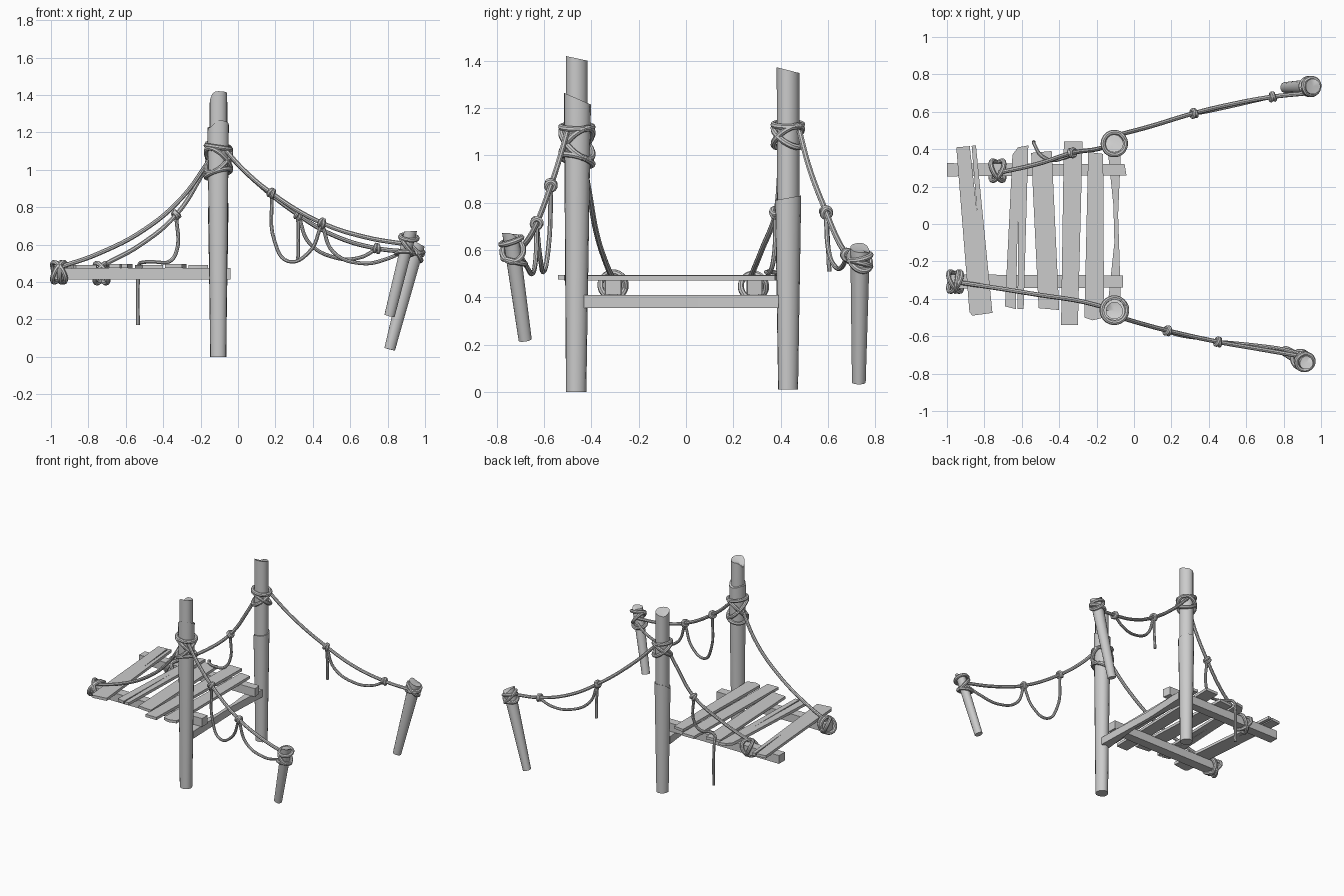
import bpy, bmesh
from math import sin, cos, pi
from mathutils import Vector

cube = bpy.data.objects.get("Cube")
if cube:
    bpy.data.objects.remove(cube, do_unlink=True)

grey = bpy.data.materials.new("weathered_grey")
grey.use_nodes = True
grey.diffuse_color = (0.6, 0.6, 0.6, 1)
bsdf = next(n for n in grey.node_tree.nodes if n.type == 'BSDF_PRINCIPLED')
bsdf.inputs["Base Color"].default_value = grey.diffuse_color
bsdf.inputs["Roughness"].default_value = 0.8
parts = []


def add(name, data):
    ob = bpy.data.objects.new(name, data)
    bpy.context.collection.objects.link(ob)
    data.materials.append(grey)
    parts.append(ob)
    return ob


def log(name, base, top, r_base, r_top, notch=0.0, lean=0.0, phase=0.0):
    """Tapered trunk with a broken, notched top end."""
    base, top = Vector(base), Vector(top)
    quat = (top - base).to_track_quat('Z', 'Y')
    n = 16
    bm = bmesh.new()
    low, high = [], []
    for i in range(n):
        t = 2 * pi * i / n
        wobble = 1 + 0.03 * sin(3 * t + phase)
        d = Vector((cos(t), sin(t), 0)) * wobble
        dz = lean * sin(t) - notch * max(0, cos(t - phase)) ** 4
        low.append(bm.verts.new(base + quat @ (d * r_base)))
        high.append(bm.verts.new(top + quat @ (d * r_top) + Vector((0, 0, dz))))
    for i in range(n):
        j = (i + 1) % n
        bm.faces.new((low[i], low[j], high[j], high[i]))
    bm.faces.new(low[::-1])
    hub = bm.verts.new(top - Vector((0, 0, notch * 0.3)))
    for i in range(n):
        bm.faces.new((high[i], high[(i + 1) % n], hub))
    me = bpy.data.meshes.new(name)
    bm.to_mesh(me)
    bm.free()
    add(name, me)


def board(name, outline, z0, z1):
    """Flat timber extruded from a plan outline."""
    bm = bmesh.new()
    face = bm.faces.new([bm.verts.new((x, y, z0)) for x, y in outline])
    res = bmesh.ops.extrude_face_region(bm, geom=[face])
    for v in res["geom"]:
        if isinstance(v, bmesh.types.BMVert):
            v.co.z = z1
    bmesh.ops.recalc_face_normals(bm, faces=bm.faces)
    me = bpy.data.meshes.new(name)
    bm.to_mesh(me)
    bm.free()
    add(name, me)


def rope(name, strands, radius=0.011, cyclic=False):
    cu = bpy.data.curves.new(name, 'CURVE')
    cu.dimensions = '3D'
    cu.bevel_depth = radius
    cu.bevel_resolution = 2
    cu.resolution_u = 6
    cu.use_fill_caps = True
    for pts in strands:
        s = cu.splines.new('BEZIER')
        s.bezier_points.add(len(pts) - 1)
        s.use_cyclic_u = cyclic
        for bp, p in zip(s.bezier_points, pts):
            bp.co = p
            bp.handle_left_type = bp.handle_right_type = 'AUTO'
    add(name, cu)


def wrap(name, center, axis, radius, turns, thick=0.013):
    """Rope turns round an axis; each turn is (offset, tilt, phase)."""
    q = Vector(axis).to_track_quat('Z', 'Y')
    strands = []
    for off, tilt, phase in turns:
        strands.append([Vector(center) + q @ Vector((
            radius * cos(t), radius * sin(t), off + tilt * cos(t - phase)))
            for t in (2 * pi * i / 12 for i in range(12))])
    rope(name, strands, thick, True)


# Tall posts with broken sleeves
log("front_post_lower", (-.105, -.465, 0), (-.105, -.46, 1.24), .043, .057, .03, .025, .6)
log("front_post_upper", (-.105, -.463, .9), (-.105, -.463, 1.41), .046, .046, .05, .01, 0)
log("back_post_lower", (-.105, .43, .01), (-.105, .43, .82), .042, .055, .03, -.01, .3)
log("back_post_upper", (-.105, .43, .6), (-.105, .43, 1.36), .047, .048, .015, .012, -.6)

# Leaning anchor stakes
front_stake = (Vector((.81, -.68, .22)), Vector((.922, -.742, .67)))
back_stake = (Vector((.81, .73, .04)), Vector((.957, .735, .61)))
log("front_stake", *front_stake, .028, .036, .02, -.012, 0)
log("back_stake", *back_stake, .029, .041, .02, .01, 0)

# Deck frame
board("back_beam", [(-1, .255), (-.04, .26), (-.05, .32), (-1, .325)], .412, .474)
board("front_beam", [(-.98, -.345), (-.06, -.34), (-.06, -.275), (-.98, -.27)], .412, .474)
board("cross_beam", [(-.14, .39), (-.11, .1), (-.105, -.1), (-.14, -.43),
                     (-.07, -.43), (-.08, -.1), (-.085, .05), (-.07, .39)], .355, .41)

# Uneven deck planks, some with split ends
planks = [
    [(-.95, .41), (-.88, -.47), (-.865, -.49), (-.757, -.475),
     (-.845, .42), (-.868, .418), (-.838, .05), (-.878, .416)],
    [(-.65, .37), (-.69, -.44), (-.632, -.455), (-.62, .08), (-.622, -.455),
     (-.59, -.455), (-.565, .42), (-.62, .41)],
    [(-.55, .38), (-.51, -.45), (-.4, -.46), (-.44, .39)],
    [(-.375, .44), (-.39, -.54), (-.3, -.54), (-.275, .44)],
    [(-.245, .385), (-.265, -.5), (-.22, -.515), (-.16, -.5), (-.165, .375)],
]
for i, outline in enumerate(planks):
    lift = .003 * (i % 2)
    board(f"deck_plank_{i + 1}", outline, .472 + lift, .492 + lift)

# Main handrail ropes
rope("front_deck_rope", [[(-.14, -.45, 1.07), (-.3, -.41, .85), (-.5, -.38, .68),
                          (-.75, -.34, .55), (-.95, -.31, .48)]], .012)
rope("back_deck_rope", [[(-.13, .42, 1.1), (-.2, .4, .96), (-.33, .38, .76),
                         (-.52, .32, .6), (-.72, .275, .49)]], .012)
rope("front_side_rope", [[(-.07, -.5, 1.11), (.03, -.53, 1), (.18, -.57, .875), (.45, -.63, .715),
                          (.68, -.67, .64), (.91, -.71, .6)]], .012)
rope("back_side_rope", [[(-.07, .48, 1.1), (.08, .52, .95), (.32, .592, .76), (.52, .64, .645),
                         (.74, .68, .58), (.93, .7, .56)]], .012)

# Slack loops and loose ends
rope("front_slack_loops", [
    [(.18, -.57, .87), (.195, -.58, .62), (.27, -.6, .51), (.38, -.615, .56), (.445, -.63, .7)],
    [(.45, -.63, .71), (.51, -.635, .56), (.66, -.65, .5), (.8, -.67, .525), (.91, -.7, .58)]], .01)
rope("back_slack_loops", [
    [(.325, .592, .75), (.38, .6, .61), (.52, .63, .53), (.65, .66, .53), (.74, .68, .575)],
    [(.32, .592, .75), (.323, .6, .62), (.32, .605, .51)]], .01)
rope("deck_loose_end", [
    [(-.33, .38, .76), (-.33, .37, .56), (-.37, .355, .508), (-.44, .34, .507),
     (-.5, .37, .506), (-.53, .42, .49), (-.535, .435, .4), (-.535, .435, .17)]], .01)

# Small knots along the ropes
knots = [((.18, -.57, .875), (.2, -.05, -.14)), ((.45, -.63, .715), (.2, -.04, -.1)),
         ((.32, .592, .76), (.2, .05, -.12)), ((.74, .68, .58), (.2, .03, -.05)),
         ((-.33, .38, .76), (-.15, -.04, -.16))]
for i, (pos, axis) in enumerate(knots):
    wrap(f"rope_knot_{i + 1}", pos, axis, .018, [(-.006, .004, 0), (.008, -.006, 1)], .011)

# Lashings on posts, stakes and beam ends
cross = [(.07, .01, 0), (0, .065, .8), (0, -.065, .8)]
wrap("front_post_lashing", (-.105, -.461, 1.05), (0, 0, 1), .066, cross + [(-.07, .025, 2.4)])
wrap("back_post_lashing", (-.105, .43, 1.08), (0, 0, 1), .06, [(.05, .01, 0), (0, .045, .8), (0, -.045, .8)])
for name, (a, b), f1, f2 in (("front", front_stake, .93, .74), ("back", back_stake, .93, .88)):
    length = (b - a).length
    wrap(f"{name}_stake_lashing", a, b - a, .045,
         [(length * f1, .01, 0), (length * f2, -.02, 1), (length * (f1 + f2) / 2, .035, 2)], .012)
beam_turns = [(0, .035, .8), (0, -.035, .8), (.01, .008, 0)]
wrap("front_beam_lashing", (-.957, -.308, .452), (1, 0, 0), .053, beam_turns, .013)
wrap("back_beam_lashing", (-.73, .285, .447), (1, 0, 0), .053, beam_turns[:2], .013)

# Turn ropes into meshes and smooth the round parts
for ob in parts:
    bpy.ops.object.select_all(action='DESELECT')
    ob.select_set(True)
    bpy.context.view_layer.objects.active = ob
    if ob.type == 'CURVE':
        bpy.ops.object.convert(target='MESH')
    bpy.ops.object.shade_smooth_by_angle(angle=0.6)
